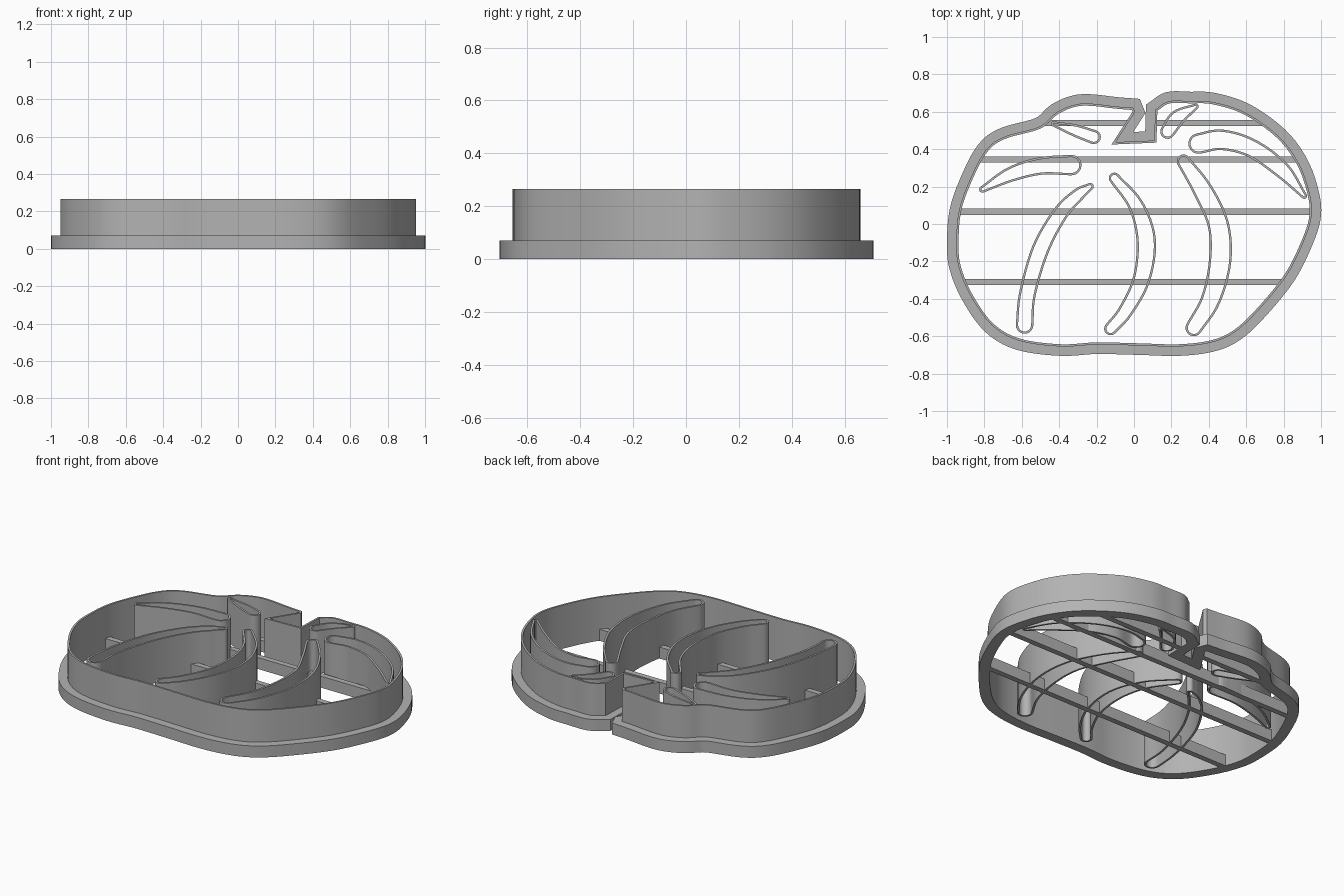
import bpy
import bmesh
import math
from mathutils import Vector

if "Cube" in bpy.data.objects:
    bpy.data.objects.remove(bpy.data.objects["Cube"])

BASE_H, WALL_H, STAMP_H = 0.07, 0.265, 0.26
THICK, FLANGE_W = 0.012, 0.062

grey = bpy.data.materials.new("grey_plastic")
grey.use_nodes = True
colour = (0.45, 0.45, 0.45, 1)
grey.diffuse_color = colour
grey.node_tree.nodes["Principled BSDF"].inputs["Base Color"].default_value = colour


def smooth_path(points, steps):
    """Open Catmull-Rom curve through points of any dimension."""
    pts = [Vector(p) for p in points]
    pts = [2 * pts[0] - pts[1]] + pts + [2 * pts[-1] - pts[-2]]
    path = []
    for a, b, c, d in zip(pts, pts[1:], pts[2:], pts[3:]):
        for i in range(steps):
            t = i / steps
            path.append(0.5 * (2 * b + (c - a) * t + (2 * a - 5 * b + 4 * c - d) * t * t
                               + (3 * b - a - 3 * c + d) * t ** 3))
    return path + [pts[-2]]


def offset(loop, dist):
    """Mitred outward offset of a clockwise closed loop."""
    result = []
    for i, p in enumerate(loop):
        d1 = (p - loop[i - 1]).normalized()
        d2 = (loop[(i + 1) % len(loop)] - p).normalized()
        n1, n2 = Vector((-d1.y, d1.x)), Vector((-d2.y, d2.x))
        result.append(p + (n1 + n2) * dist / (1 + n1.dot(n2)))
    return result


def finish(name, bm):
    bmesh.ops.recalc_face_normals(bm, faces=bm.faces)
    mesh = bpy.data.meshes.new(name)
    bm.to_mesh(mesh)
    bm.free()
    mesh.materials.append(grey)
    obj = bpy.data.objects.new(name, mesh)
    bpy.context.collection.objects.link(obj)
    bpy.ops.object.select_all(action="DESELECT")
    obj.select_set(True)
    bpy.context.view_layer.objects.active = obj
    bpy.ops.object.shade_smooth_by_angle()


def ring(name, outer, inner, height):
    """Closed band between two matching loops, standing on the ground."""
    bm = bmesh.new()
    loops = [[bm.verts.new((p.x, p.y, z)) for p in loop]
             for loop, z in ((outer, 0), (outer, height), (inner, height), (inner, 0))]
    n = len(outer)
    for k in range(4):
        a, b = loops[k], loops[(k + 1) % 4]
        for i in range(n):
            j = (i + 1) % n
            bm.faces.new((a[i], a[j], b[j], b[i]))
    finish(name, bm)


def stroke(path, inset):
    """Round-ended tapering outline around a path of (x, y, radius)."""
    sides = []
    for i, p in enumerate(path):
        d = (path[min(i + 1, len(path) - 1)] - path[max(i - 1, 0)]).xy.normalized()
        sides.append((p.xy, math.atan2(d.y, d.x), p.z - inset))

    def at(side, turn):
        centre, angle, r = side
        return centre + r * Vector((math.cos(angle + turn), math.sin(angle + turn)))

    quarter, arc = math.pi / 2, 8
    loop = [at(s, quarter) for s in sides]
    loop += [at(sides[-1], quarter - math.pi * k / arc) for k in range(1, arc)]
    loop += [at(s, -quarter) for s in reversed(sides)]
    loop += [at(sides[0], -quarter - math.pi * k / arc) for k in range(1, arc)]
    return loop


# Pumpkin outline, clockwise from the stem notch
body = [
    (.125, .605), (.19, .645), (.3, .645), (.42, .64), (.59, .585), (.765, .46),
    (.87, .32), (.925, .17), (.938, .05), (.9, -.08), (.805, -.27), (.65, -.46),
    (.53, -.57), (.41, -.622), (.24, -.643), (.03, -.638), (-.2, -.633),
    (-.39, -.643), (-.61, -.613), (-.755, -.53), (-.865, -.375), (-.925, -.23),
    (-.938, -.11), (-.924, .07), (-.863, .24), (-.785, .385), (-.69, .455),
    (-.5, .51), (-.41, .585), (-.32, .625), (-.235, .632), (-.1, .617), (-.012, .61)]
notch = [(-.008, .6), (-.12, .425), (.12, .435)]
outline = smooth_path(body, 5) + [Vector(p) for p in notch]

# Cutting wall and the wide flange at its foot
ring("cutting_wall", offset(outline, THICK), outline, WALL_H)
ring("base_flange", offset(outline, FLANGE_W), offset(outline, THICK / 2), BASE_H)

# Hollow stamps that press the ribs and leaf marks
stamps = {
    "left_upper_stamp": [(-.81, .185, .018), (-.66, .265, .04), (-.5, .31, .047),
                         (-.335, .315, .055)],
    "left_rib_stamp": [(-.235, .2, .02), (-.3, .155, .035), (-.395, .055, .042),
                       (-.5, -.135, .047), (-.57, -.375, .045), (-.585, -.54, .047)],
    "middle_rib_stamp": [(-.105, .245, .03), (.01, .1, .042), (.065, -.085, .052),
                         (.04, -.295, .047), (-.045, -.465, .04), (-.125, -.56, .035)],
    "right_rib_stamp": [(.265, .335, .037), (.365, .185, .053), (.45, 0, .057),
                        (.46, -.2, .06), (.41, -.405, .053), (.32, -.555, .045)],
    "right_upper_stamp": [(.345, .43, .055), (.47, .45, .055), (.63, .405, .05),
                          (.79, .29, .045), (.91, .15, .016)],
    "left_leaf_stamp": [(-.43, .535, .014), (-.315, .5, .033), (-.215, .465, .038)],
    "right_leaf_stamp": [(.33, .628, .016), (.235, .57, .042), (.18, .495, .04)],
}
for name, points in stamps.items():
    path = smooth_path(points, 6)
    ring(name, stroke(path, 0), stroke(path, THICK), STAMP_H)

# Support bars spanning the inside, interrupted by the notch
for row, y in enumerate((.54, .345, .065, -.31)):
    hits = []
    for a, b in zip(outline, outline[1:] + outline[:1]):
        if (a.y > y) != (b.y > y):
            hits.append(a.x + (b.x - a.x) * (y - a.y) / (b.y - a.y))
    hits.sort()
    for part, (x0, x1) in enumerate(zip(hits[::2], hits[1::2])):
        x0, x1 = x0 - .025, x1 + .025
        bm = bmesh.new()
        bmesh.ops.create_cube(bm, size=1)
        bmesh.ops.scale(bm, verts=bm.verts, vec=(x1 - x0, .034, BASE_H))
        bmesh.ops.translate(bm, verts=bm.verts, vec=((x0 + x1) / 2, y, BASE_H / 2))
        finish(f"support_bar_{row}_{part}", bm)
